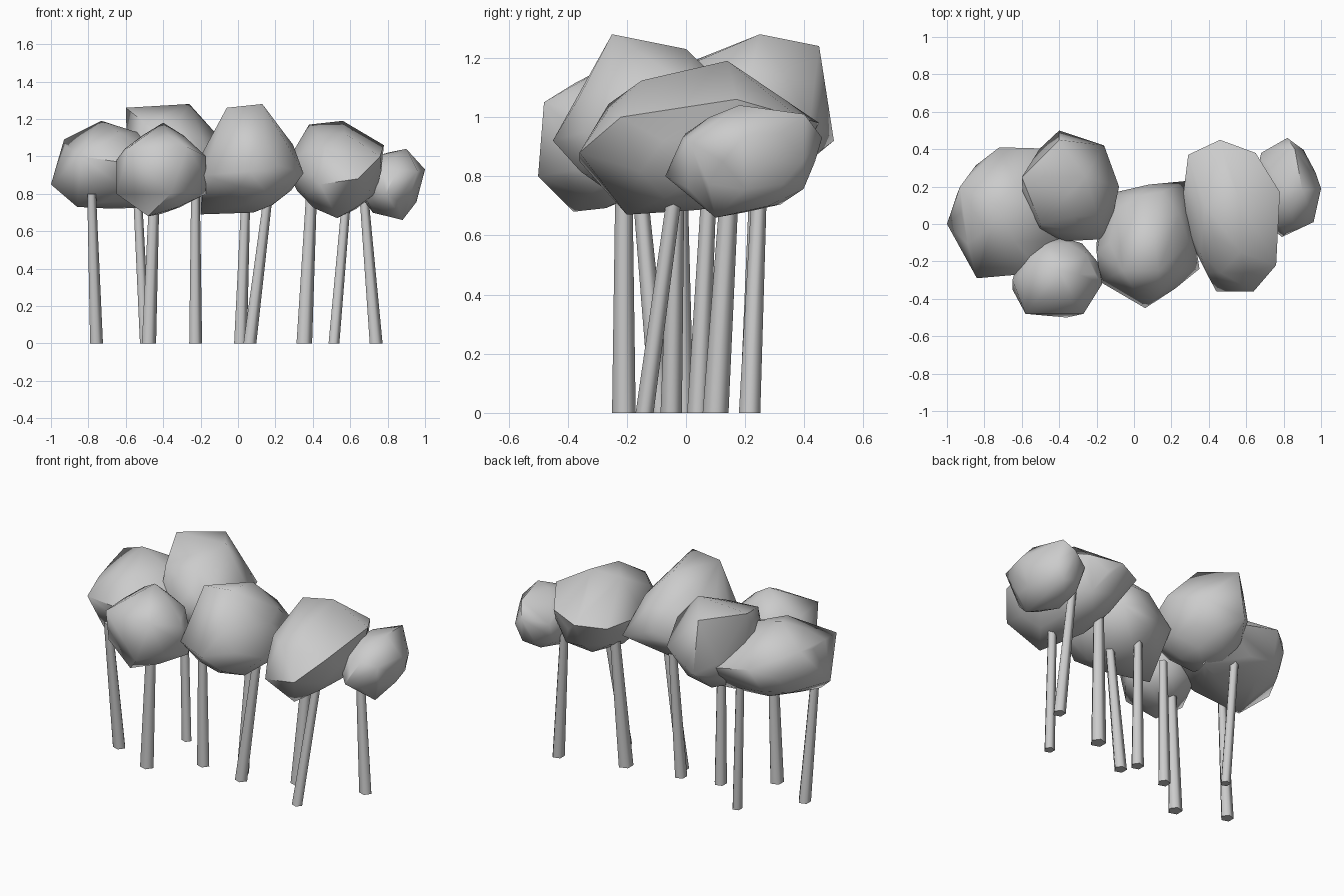
import bpy
import bmesh
import math
import random
from mathutils import Vector

random.seed(4)
TRUNK_SIDES = 5
CROWN_CREASE = math.radians(55)
TRUNK_CREASE = math.radians(80)

default_cube = bpy.data.objects.get("Cube")
if default_cube:
    bpy.data.objects.remove(default_cube, do_unlink=True)


def make_material(name, colour):
    material = bpy.data.materials.new(name)
    material.use_nodes = True
    material.diffuse_color = colour
    shader = material.node_tree.nodes["Principled BSDF"]
    shader.inputs["Base Color"].default_value = colour
    return material


grey = make_material("plain grey", (0.6, 0.6, 0.6, 1))


def finish(bm, name, crease_angle):
    """Turn a bmesh into a grey object, smooth except at strong creases."""
    bmesh.ops.recalc_face_normals(bm, faces=bm.faces)
    mesh = bpy.data.meshes.new(name)
    bm.to_mesh(mesh)
    bm.free()
    mesh.materials.append(grey)
    tree_part = bpy.data.objects.new(name, mesh)
    bpy.context.collection.objects.link(tree_part)
    bpy.ops.object.select_all(action="DESELECT")
    tree_part.select_set(True)
    bpy.context.view_layer.objects.active = tree_part
    bpy.ops.object.shade_smooth_by_angle(angle=crease_angle)


def crown(name, centre, radii, *corners):
    """Low-poly ellipsoid wrapped together with a few outstanding corners."""
    bm = bmesh.new()
    bmesh.ops.create_icosphere(bm, subdivisions=2, radius=1)
    centre, radii = Vector(centre), Vector(radii)
    for vert in bm.verts:
        vert.co = centre + vert.co * radii * random.uniform(0.94, 1.0)
    bmesh.ops.delete(bm, geom=list(bm.edges) + list(bm.faces), context="EDGES_FACES")
    for corner in corners:
        bm.verts.new(corner)
    bmesh.ops.convex_hull(bm, input=list(bm.verts))
    for vert in list(bm.verts):
        if not vert.link_faces:
            bm.verts.remove(vert)
    finish(bm, name, CROWN_CREASE)


def trunk(name, foot, top, foot_radius=0.038, top_radius=0.026):
    """Leaning tapered post, flat on the ground and hidden in the crown above."""
    bm = bmesh.new()
    rings = []
    for (x, y), height, radius in ((foot, 0, foot_radius), (top, 0.8, top_radius)):
        ring = []
        for side in range(TRUNK_SIDES):
            angle = math.tau * side / TRUNK_SIDES
            ring.append(bm.verts.new((x + radius * math.cos(angle),
                                      y + radius * math.sin(angle), height)))
        rings.append(ring)
        bm.faces.new(ring)
    lower, upper = rings
    for side in range(TRUNK_SIDES):
        following = (side + 1) % TRUNK_SIDES
        bm.faces.new((lower[side], lower[following], upper[following], upper[side]))
    finish(bm, name, TRUNK_CREASE)


# Crowns, from the small one at the +x end across to the -x end
crown("small_end_crown", (.81, .2, .85), (.17, .25, .18),
      (.82, .46, .93), (1, .19, .93), (.9, .18, 1.04), (.88, .1, .66),
      (.79, -.07, .8), (.86, .4, 1.01), (.96, .01, .92), (.68, .38, .9))
crown("side_crown", (.53, .04, .92), (.25, .38, .24),
      (.56, .14, 1.19), (.38, .1, 1.17), (.64, -.36, .88), (.46, .45, .98),
      (.53, -.2, .67), (.76, -.22, 1), (.78, .17, 1.06), (.44, -.36, .85),
      (.29, .37, .97), (.65, .38, 1), (.25, .05, .95))
crown("middle_crown", (.08, -.1, .95), (.25, .32, .26),
      (.13, -.25, 1.28), (-.06, -.25, 1.26), (.1, 0, 1.23), (.06, -.45, .92),
      (.35, -.24, .91), (-.2, -.1, .69), (.28, .23, .88), (-.14, .16, .9),
      (-.18, -.31, .9), (-.2, -.15, 1))
crown("front_crown", (-.41, -.27, .92), (.23, .21, .23),
      (-.4, -.25, 1.18), (-.58, -.48, 1.05), (-.27, -.48, 1.05), (-.65, -.3, .98),
      (-.65, -.35, .8), (-.48, -.38, .68), (-.17, -.32, 1), (-.36, -.5, .8),
      (-.17, -.25, .8))
crown("far_end_crown", (-.68, .06, .94), (.29, .32, .22),
      (-.73, .1, 1.19), (-.93, .2, 1.09), (-1, 0, .85), (-.84, -.29, 1),
      (-.86, -.1, .73), (-.5, -.26, .95), (-.72, .41, 1), (-.35, .4, .92),
      (-.3, 0, .9), (-.35, .2, .73))
crown("back_crown", (-.36, .18, .98), (.25, .28, .25),
      (-.6, .25, 1.26), (-.26, .25, 1.28), (-.4, .45, 1.24), (-.4, .5, .92),
      (-.16, .42, 1), (-.08, .2, 1.08), (-.5, 0, 1.18), (-.14, -.08, .97))

# Trunks, in the same order
trunk("small_end_trunk", (.735, .215), (.67, .25))
trunk("side_front_trunk", (.51, -.14), (.58, -.03), .032)
trunk("side_back_trunk", (.35, .1), (.39, .15), .046, .032)
trunk("middle_front_trunk", (.06, -.05), (.16, -.03))
trunk("middle_back_trunk", (.01, .04), (.04, .08))
trunk("back_inner_trunk", (-.23, -.01), (-.23, -.02))
trunk("front_trunk", (-.48, -.21), (-.45, -.21), .042, .03)
trunk("back_outer_trunk", (-.5, .21), (-.54, .24), .03)
trunk("far_end_trunk", (-.76, -.085), (-.785, -.16))
